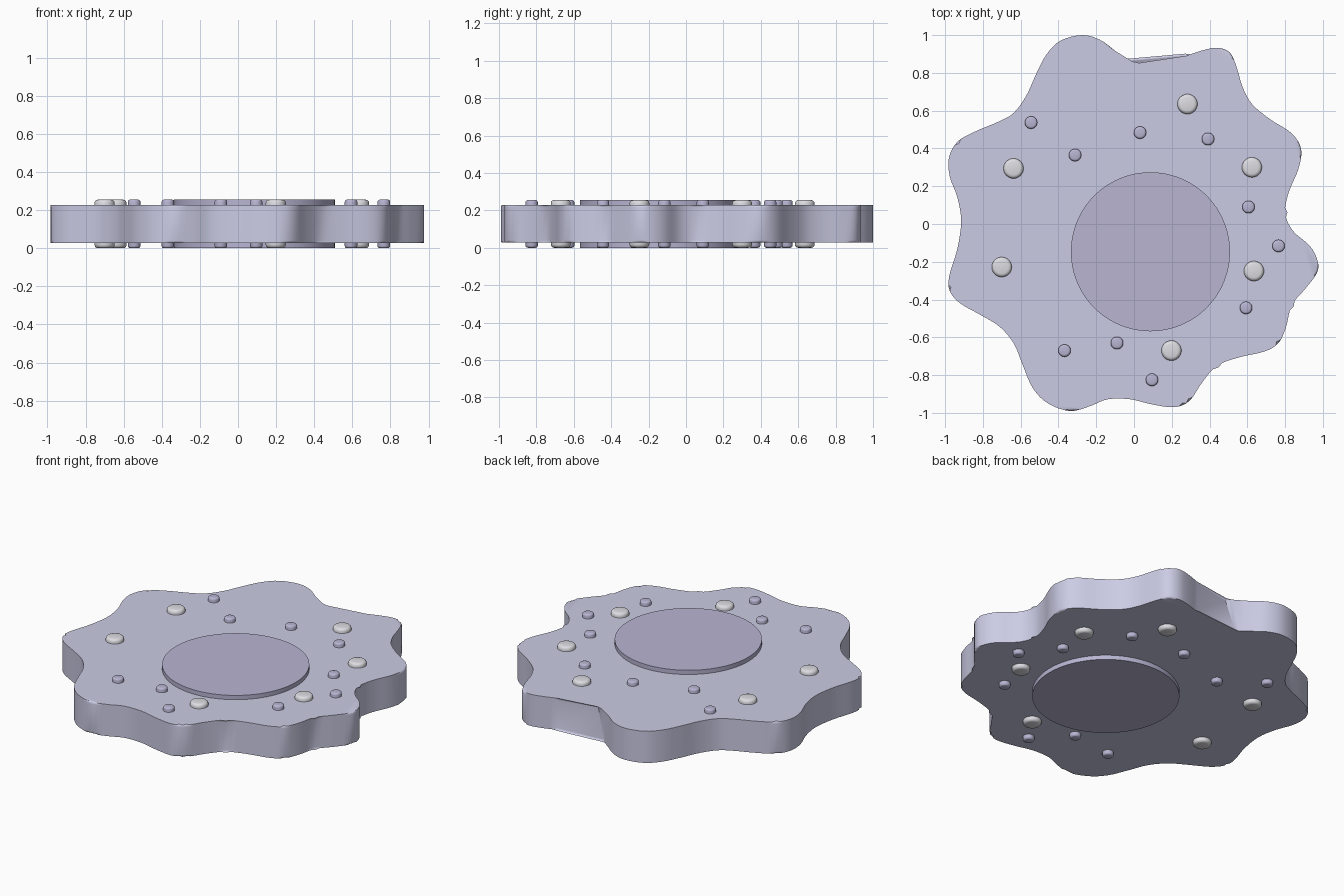
import bpy, bmesh, math
from mathutils import Vector

if "Cube" in bpy.data.objects:
    bpy.data.objects.remove(bpy.data.objects["Cube"])

Z0, Z1, H = 0.028, 0.228, 0.255

# Control points of the wavy rim, running counter-clockwise from the notch
RIM = [(-.10, .917), (-.18, .975), (-.275, 1.0), (-.39, .97), (-.465, .895),
       (-.52, .79), (-.57, .68), (-.635, .59), (-.71, .545), (-.84, .49), (-.935, .435),
       (-.98, .35), (-.975, .25), (-.935, .14), (-.915, .015), (-.935, -.13), (-.978, -.275),
       (-.975, -.355), (-.92, -.42), (-.815, -.48), (-.71, -.545), (-.635, -.635),
       (-.59, -.745), (-.535, -.87), (-.455, -.95), (-.34, -.99), (-.235, -.965),
       (-.14, -.928), (-.02, -.928), (.095, -.955), (.215, -.97), (.295, -.935),
       (.36, -.84), (.44, -.75), (.56, -.705), (.69, -.675), (.765, -.63), (.805, -.545),
       (.835, -.43), (.905, -.345), (.968, -.26), (.972, -.195), (.93, -.115), (.84, -.035),
       (.80, .06), (.82, .17), (.87, .29), (.885, .395), (.835, .48), (.72, .555),
       (.625, .635), (.575, .725), (.545, .825), (.51, .905), (.445, .933), (.365, .92),
       (.275, .89)]


def material(name, rgb):
    m = bpy.data.materials.new(name)
    m.diffuse_color = (*rgb, 1)
    m.use_nodes = True
    m.node_tree.nodes["Principled BSDF"].inputs["Base Color"].default_value = m.diffuse_color
    return m


def spline(points, steps=4):
    """Open Catmull-Rom curve through the points."""
    p = [Vector(q) for q in points]
    p = [2 * p[0] - p[1]] + p + [2 * p[-1] - p[-2]]
    out = []
    for a, b, c, d in zip(p, p[1:], p[2:], p[3:]):
        for k in range(steps):
            t = k / steps
            out.append(0.5 * (2 * b + (c - a) * t + (2 * a - 5 * b + 4 * c - d) * t * t
                              + (3 * b - a - 3 * c + d) * t ** 3))
    return out + [p[-2]]


def prism(name, low, high, z0, z1, bevel, mat):
    """Solid between two matching outlines, with rounded top and bottom rims."""
    bm = bmesh.new()
    lo = [bm.verts.new((p[0], p[1], z0)) for p in low]
    hi = [bm.verts.new((p[0], p[1], z1)) for p in high]
    caps = [bm.faces.new(lo[::-1]), bm.faces.new(hi)]
    n = len(lo)
    for i in range(n):
        j = (i + 1) % n
        bm.faces.new((lo[i], lo[j], hi[j], hi[i]))
    rims = [e for f in caps for e in f.edges]
    bmesh.ops.bevel(bm, geom=rims, offset=bevel, segments=3, profile=0.5,
                    affect='EDGES', clamp_overlap=False)
    bmesh.ops.recalc_face_normals(bm, faces=bm.faces)
    me = bpy.data.meshes.new(name)
    bm.to_mesh(me)
    bm.free()
    ob = bpy.data.objects.new(name, me)
    bpy.context.collection.objects.link(ob)
    me.materials.append(mat)
    bpy.ops.object.select_all(action='DESELECT')
    ob.select_set(True)
    bpy.context.view_layer.objects.active = ob
    bpy.ops.object.shade_smooth_by_angle(angle=math.radians(35))
    return ob


def disc(name, x, y, r, bevel, mat, n=32):
    ring = [(x + r * math.cos(i * math.tau / n), y + r * math.sin(i * math.tau / n))
            for i in range(n)]
    return prism(name, ring, ring, 0, H, bevel, mat)


lilac = material("lilac", (.60, .60, .78))
violet = material("violet", (.48, .46, .65))
silver = material("silver", (.72, .72, .76))

# Wavy plate; the notch sits slightly differently on the top and bottom rims
prism("wavy_plate", spline([(-.03, .863)] + RIM), spline([(.025, .84)] + RIM),
      Z0, Z1, 0.012, lilac)

# Large off-centre disc, raised on both faces
disc("centre_disc", .087, -.147, .421, 0.014, violet, 96)

# Silver studs
for i, (x, y) in enumerate([(.283, .635), (-.638, .294), (.624, .30),
                            (-.70, -.228), (.635, -.249), (.198, -.67)]):
    disc(f"silver_stud_{i + 1}", x, y, .053, 0.018, silver)

# Small violet studs
for i, (x, y) in enumerate([(-.545, .537), (.032, .484), (.392, .45), (-.312, .365),
                            (.606, .09), (.765, -.116), (.593, -.444), (-.368, -.67),
                            (-.09, -.63), (.095, -.825)]):
    disc(f"small_stud_{i + 1}", x, y, .033, 0.012, violet)
